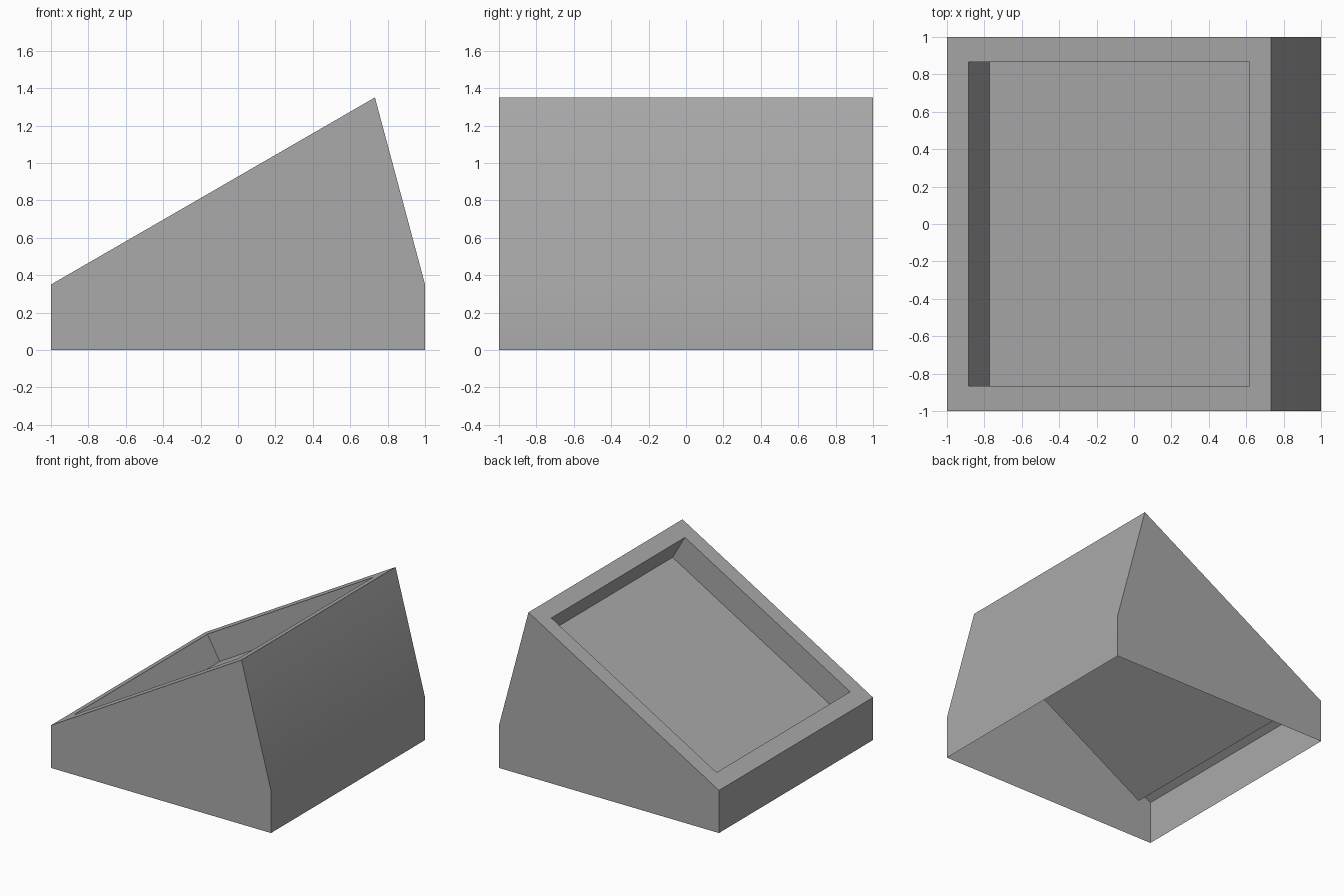
import bpy
import bmesh
import math
from mathutils import Vector

cube = bpy.data.objects.get("Cube")
if cube:
    bpy.data.objects.remove(cube, do_unlink=True)

RIM = 0.133       # width of the border around the tray
DEPTH = 0.224     # tray depth, square to the slope

grey = bpy.data.materials.new("mid_grey")
grey.use_nodes = True
colour = (0.4, 0.4, 0.4, 1)
grey.diffuse_color = colour
grey.node_tree.nodes["Principled BSDF"].inputs["Base Color"].default_value = colour

# Side profile, swept across the width; the underside stays open
profile = [(-1, 0), (-1, 0.35), (0.732, 1.35), (1, 0.35), (1, 0)]
bm = bmesh.new()
near, far = [[bm.verts.new((x, y, z)) for x, z in profile] for y in (-1, 1)]
bm.faces.new(near)
bm.faces.new(far)
strips = [bm.faces.new((near[i], near[i + 1], far[i + 1], far[i]))
          for i in range(len(profile) - 1)]
bmesh.ops.recalc_face_normals(bm, faces=bm.faces)
centre = Vector((0, 0, 0.4))
if strips[1].normal.dot(strips[1].calc_center_median() - centre) < 0:
    bmesh.ops.reverse_faces(bm, faces=bm.faces)

# Sunken tray in the sloping face
slope = strips[1]
bmesh.ops.inset_individual(bm, faces=[slope], thickness=RIM, use_even_offset=True)
slope.normal_update()
inward = slope.normal * -DEPTH
floor = bmesh.ops.extrude_discrete_faces(bm, faces=[slope])["faces"][0]
bmesh.ops.translate(bm, verts=floor.verts, vec=inward)

mesh = bpy.data.meshes.new("wedge_housing")
bm.to_mesh(mesh)
bm.free()
mesh.materials.append(grey)
mesh.shade_smooth()
mesh.set_sharp_from_angle(angle=math.radians(30))
housing = bpy.data.objects.new("wedge_housing", mesh)
bpy.context.collection.objects.link(housing)
